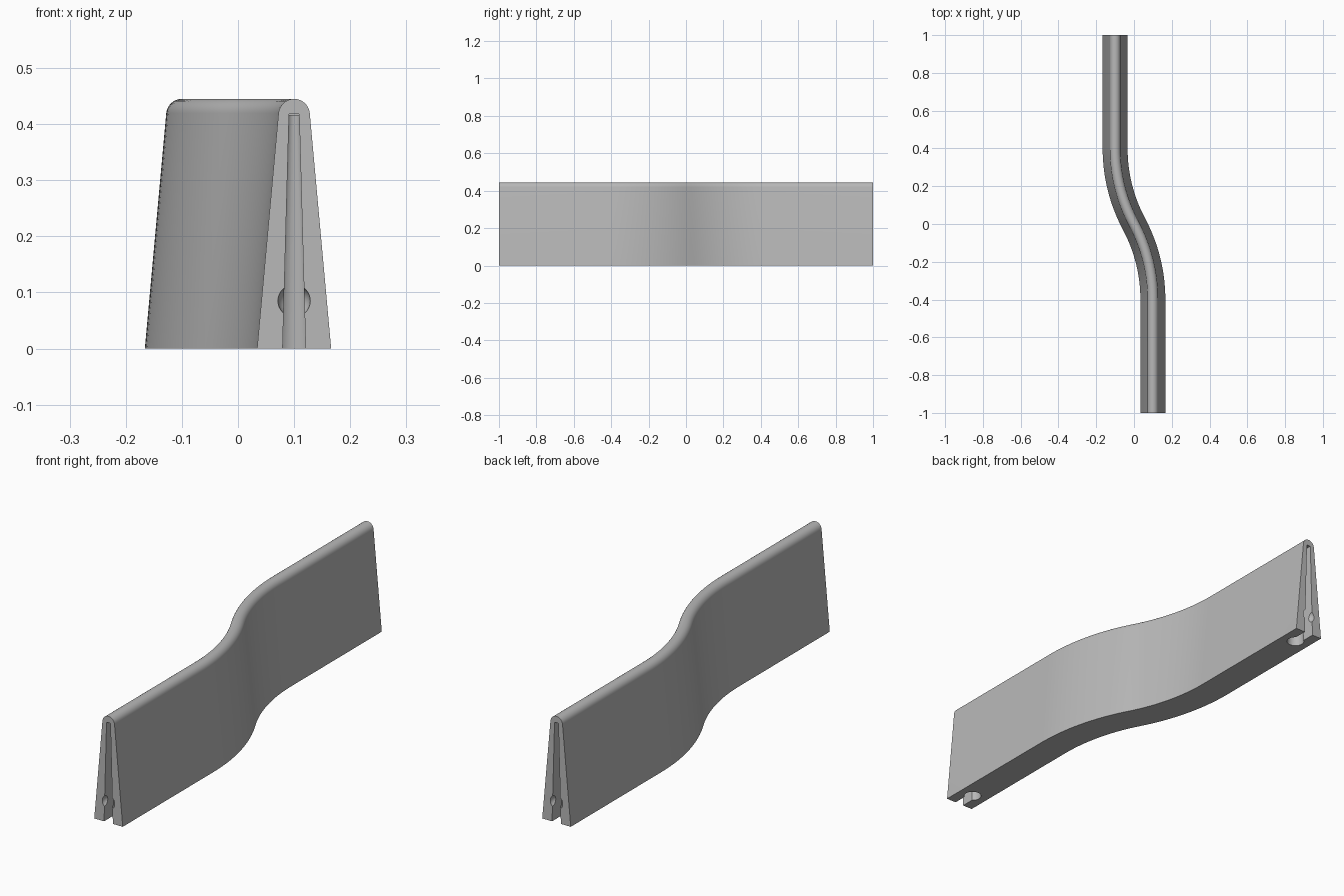
import bpy, bmesh, math
from mathutils import Matrix, Vector

if "Cube" in bpy.data.objects:
    bpy.data.objects.remove(bpy.data.objects["Cube"])

grey = bpy.data.materials.new("plain grey")
grey.use_nodes = True
grey.diffuse_color = (0.48, 0.48, 0.48, 1)
grey.node_tree.nodes["Principled BSDF"].inputs["Base Color"].default_value = grey.diffuse_color

HEIGHT, TOP_R, BASE_HALF = 0.445, 0.028, 0.066
SHIFT, BEND = 0.1, 0.4
RADIUS = (BEND**2 + SHIFT**2) / (2 * SHIFT)


def make_object(name, bm):
    bmesh.ops.recalc_face_normals(bm, faces=bm.faces)
    mesh = bpy.data.meshes.new(name)
    bm.to_mesh(mesh)
    bm.free()
    mesh.materials.append(grey)
    obj = bpy.data.objects.new(name, mesh)
    bpy.context.collection.objects.link(obj)
    return obj


def loft(bm, rings):
    rows = [[bm.verts.new(p) for p in ring] for ring in rings]
    n = len(rows[0])
    for a, b in zip(rows, rows[1:]):
        for i in range(n):
            j = (i + 1) % n
            bm.faces.new((a[i], a[j], b[j], b[i]))
    bm.faces.new(rows[0])
    bm.faces.new(rows[-1])


# Tapered wall section with a rounded top
section = [(BASE_HALF, 0)]
tilt = math.atan2(BASE_HALF - TOP_R, HEIGHT - TOP_R)
for i in range(17):
    a = tilt + (math.pi - 2 * tilt) * i / 16
    section.append((TOP_R * math.cos(a), HEIGHT - TOP_R + TOP_R * math.sin(a)))
section.append((-BASE_HALF, 0))

# S-shaped path made of two arcs between straight ends
half = [(SHIFT, -1.0, 0.0)]
max_angle = math.asin(BEND / RADIUS)
for i in range(17):
    a = max_angle * i / 16
    half.append((SHIFT - RADIUS * (1 - math.cos(a)), -BEND + RADIUS * math.sin(a), a))
path = half + [(-x, -y, a) for x, y, a in reversed(half[:-1])]

bm = bmesh.new()
loft(bm, [[(x + u * math.cos(a), y + u * math.sin(a), z) for u, z in section]
          for x, y, a in path])
wall = make_object("wall", bm)


def mouth_cutter(end):
    # Narrow slot, tapering upward
    bm = bmesh.new()
    rings = [[(end * (-SHIFT + u), end * y, z) for u, z in
              ((-0.021, -0.02), (0.021, -0.02), (0.009, 0.418), (-0.009, 0.418))]
             for y in (1.05, 0.92)]
    loft(bm, rings)
    return make_object("slot_cutter", bm)


def socket_cutter(end):
    # Tapered round socket behind the slot
    bm = bmesh.new()
    bmesh.ops.create_cone(bm, cap_ends=True, segments=24, radius1=0.036, radius2=0.012,
                          depth=0.435, matrix=Matrix.Translation(
                              (-end * SHIFT, end * 0.915, 0.1975)))
    return make_object("socket_cutter", bm)


def dimple_cutter(end):
    # Round dimple on the end face
    bm = bmesh.new()
    bmesh.ops.create_uvsphere(bm, u_segments=24, v_segments=16, radius=0.029,
                              matrix=Matrix.Translation((-end * SHIFT, end * 1.001, 0.085)))
    return make_object("dimple_cutter", bm)


# Cut a connector slot into both ends
bpy.context.view_layer.objects.active = wall
for end in (1, -1):
    for build in (mouth_cutter, socket_cutter, dimple_cutter):
        cutter = build(end)
        cutter.hide_render = True
        mod = wall.modifiers.new("cut", "BOOLEAN")
        mod.operation, mod.solver, mod.object = "DIFFERENCE", "EXACT", cutter
        bpy.ops.object.modifier_apply(modifier=mod.name)
        bpy.data.objects.remove(cutter)

for obj in bpy.context.selected_objects:
    obj.select_set(False)
wall.select_set(True)
bpy.ops.object.shade_smooth_by_angle(angle=math.radians(30))
